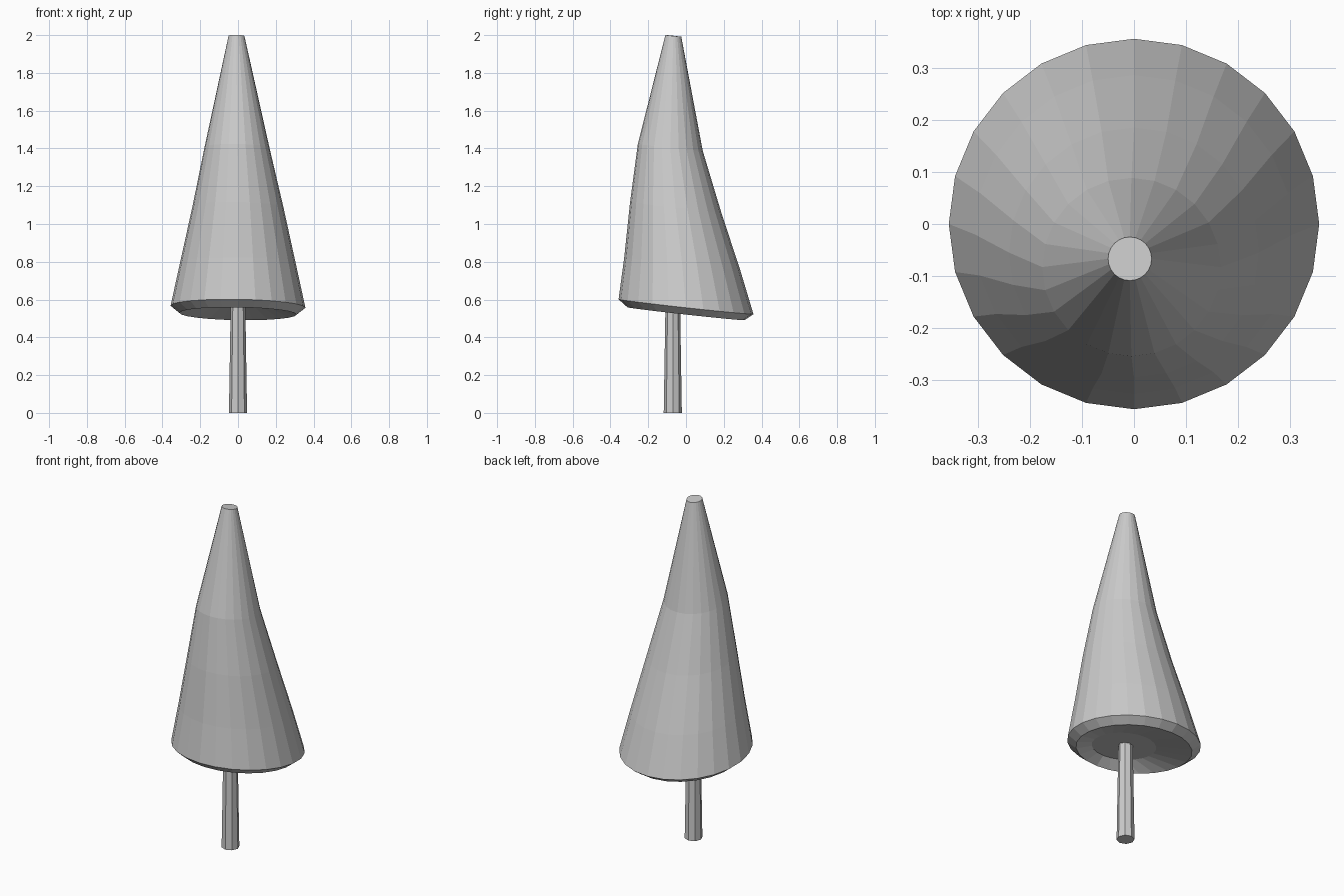
import bpy
import bmesh
import math

cube = bpy.data.objects.get("Cube")
if cube:
    bpy.data.objects.remove(cube, do_unlink=True)

grey = bpy.data.materials.new("light grey")
grey.use_nodes = True
colour = (0.6, 0.6, 0.6, 1)
grey.diffuse_color = colour
grey.node_tree.nodes["Principled BSDF"].inputs["Base Color"].default_value = colour


def loft(name, rings, sides, slope_x=0.0, slope_y=0.0):
    """Skin tilted circles (x, y, z, radius) and cap both ends."""
    bm = bmesh.new()
    loops = []
    for cx, cy, cz, r in rings:
        loop = []
        for i in range(sides):
            a = math.tau * i / sides
            dx, dy = r * math.cos(a), r * math.sin(a)
            loop.append(bm.verts.new((cx + dx, cy + dy, cz + slope_x * dx + slope_y * dy)))
        loops.append(loop)
    for low, high in zip(loops, loops[1:]):
        for i in range(sides):
            j = (i + 1) % sides
            bm.faces.new((low[i], low[j], high[j], high[i]))
    bm.faces.new(loops[0][::-1])
    bm.faces.new(loops[-1])
    bmesh.ops.recalc_face_normals(bm, faces=bm.faces)
    mesh = bpy.data.meshes.new(name)
    bm.to_mesh(mesh)
    bm.free()
    mesh.materials.append(grey)
    obj = bpy.data.objects.new(name, mesh)
    bpy.context.collection.objects.link(obj)
    return obj


# Leaning crown: recessed underside, bevelled rim, then the bent cone
loft("crown", [
    (0, -0.083, 0.58, 0.172),
    (0, 0, 0.525, 0.31),
    (0, 0, 0.562, 0.357),
    (0, -0.02, 0.79, 0.307),
    (0, -0.055, 1.09, 0.241),
    (-0.005, -0.083, 1.405, 0.172),
    (-0.008, -0.067, 1.996, 0.042),
], 24, slope_x=-0.015, slope_y=-0.11)

# Tapered octagonal trunk
loft("trunk", [(0, -0.07, 0, 0.048), (0, -0.07, 0.62, 0.038)], 8)
